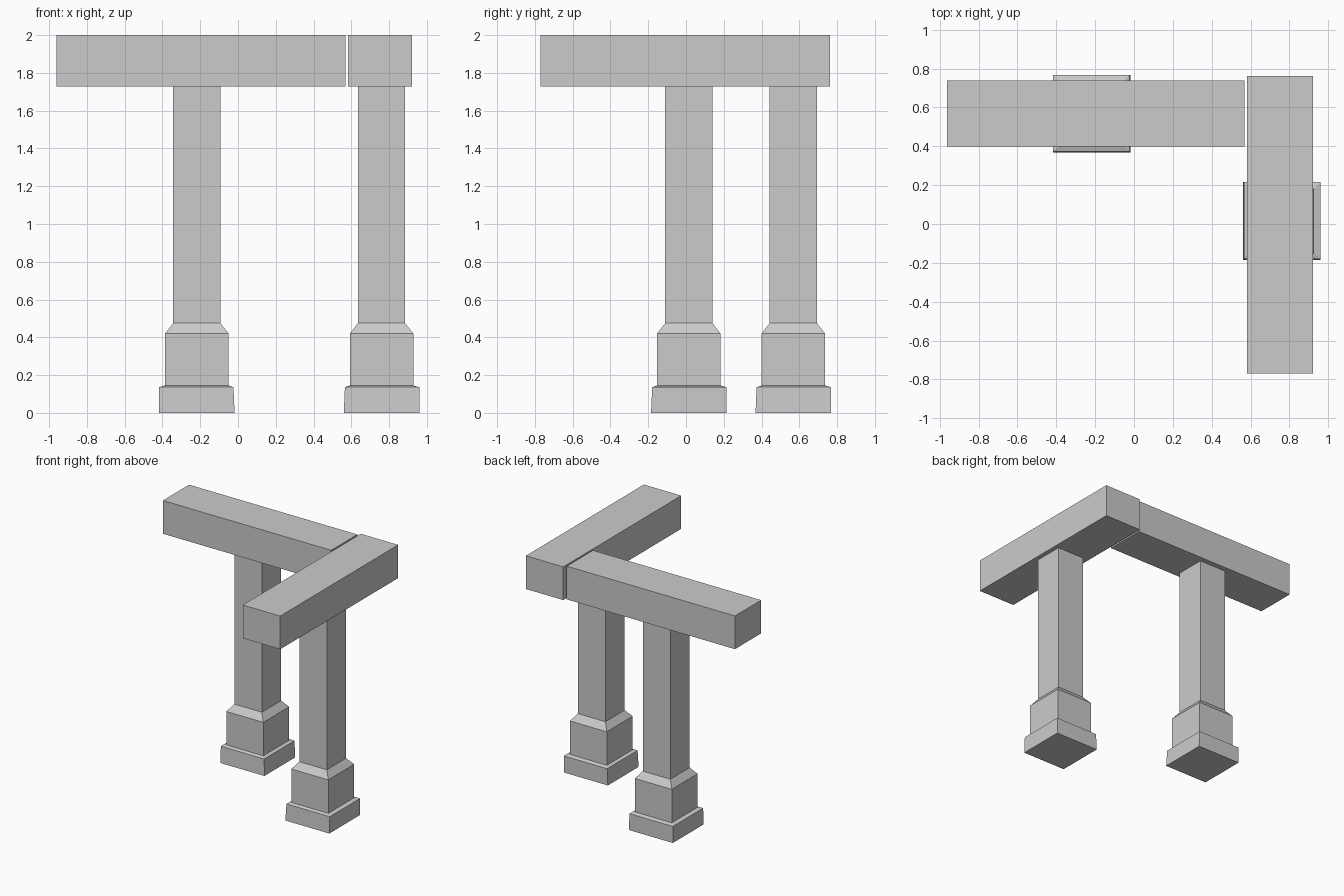
import bpy
import bmesh

cube = bpy.data.objects.get("Cube")
if cube:
    bpy.data.objects.remove(cube, do_unlink=True)

# Single stone colour
stone = bpy.data.materials.new("grey stone")
stone.use_nodes = True
colour = (0.6, 0.6, 0.6, 1)
stone.diffuse_color = colour
stone.node_tree.nodes["Principled BSDF"].inputs["Base Color"].default_value = colour


def stack(name, rings):
    """Closed solid from rectangular rings (x0, x1, y0, y1, z), bottom to top."""
    bm = bmesh.new()
    loops = []
    for x0, x1, y0, y1, z in rings:
        corners = ((x0, y0), (x1, y0), (x1, y1), (x0, y1))
        loops.append([bm.verts.new((x, y, z)) for x, y in corners])
    bm.faces.new(loops[0][::-1])
    bm.faces.new(loops[-1])
    for low, high in zip(loops, loops[1:]):
        for i in range(4):
            j = (i + 1) % 4
            bm.faces.new((low[i], low[j], high[j], high[i]))
    bmesh.ops.recalc_face_normals(bm, faces=bm.faces)
    mesh = bpy.data.meshes.new(name)
    bm.to_mesh(mesh)
    bm.free()
    mesh.materials.append(stone)
    obj = bpy.data.objects.new(name, mesh)
    bpy.context.collection.objects.link(obj)
    return obj


# Column outline: half width and height, from the plinth to the beam
PROFILE = [(0.2, 0), (0.197, 0.136), (0.168, 0.145),
           (0.168, 0.42), (0.125, 0.475), (0.125, 1.727)]


def column(name, cx, cy, lean):
    """Column whose plinth tapers on one x side and on the front."""
    rings = []
    for half, z in PROFILE:
        shift = 0.003 if half == 0.197 else 0
        x, y = cx + lean * shift, cy + shift
        rings.append((x - half, x + half, y - half, y + half, z))
    stack(name, rings)


column("back_column", -0.218, 0.568, -1)
column("side_column", 0.76, 0.015, 1)


# Beams resting on the columns
def beam(name, x0, x1, y0, y1):
    stack(name, [(x0, x1, y0, y1, z) for z in (1.727, 2.0)])


beam("back_beam", -0.962, 0.568, 0.398, 0.738)
beam("side_beam", 0.582, 0.922, -0.769, 0.763)
